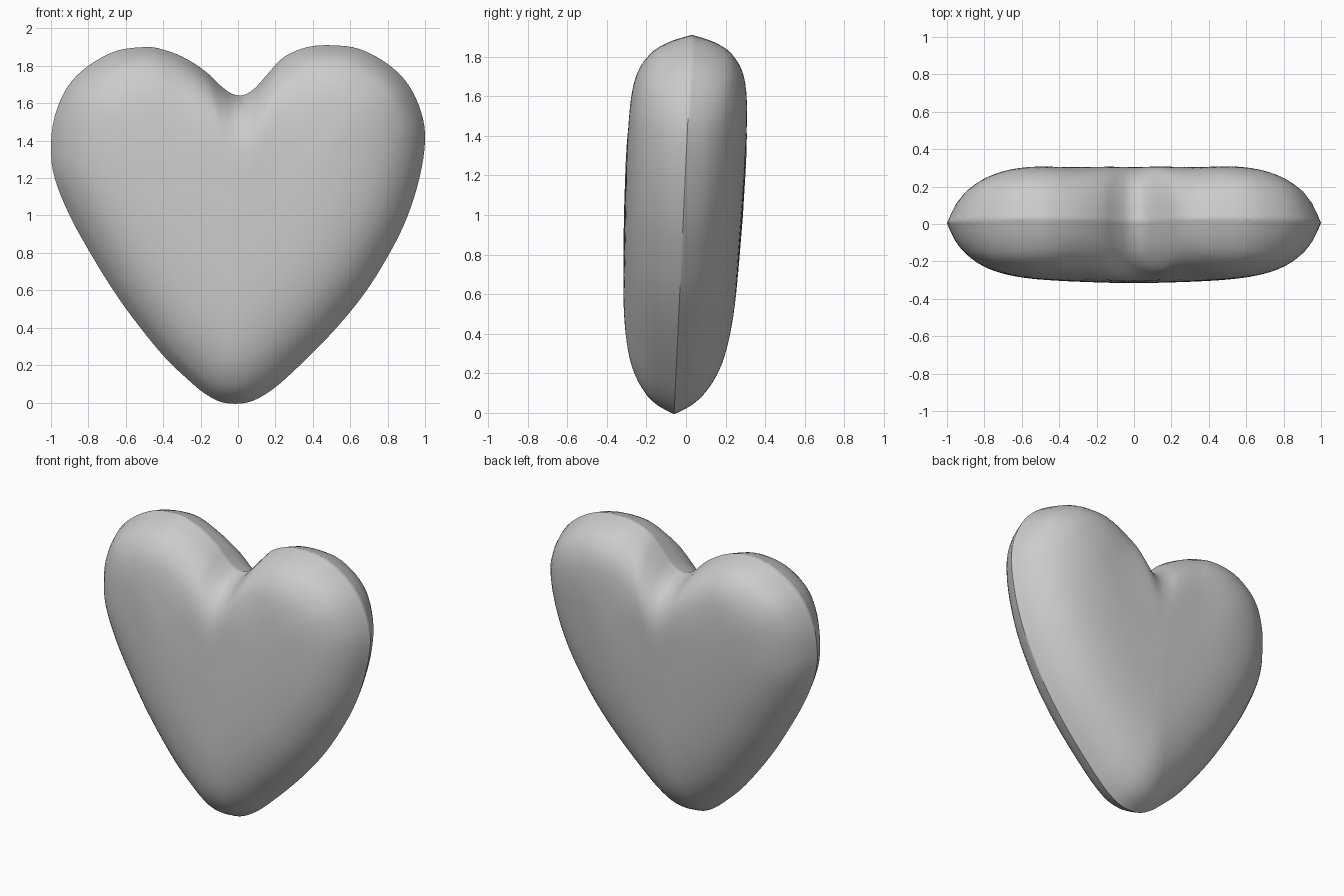
import bpy, bmesh, math
from mathutils import Vector

if "Cube" in bpy.data.objects:
    bpy.data.objects.remove(bpy.data.objects["Cube"])

# Heart outline in x, z, starting at the bottom tip and going up the right side
POINTS = [(0.05, 0.0), (0.17, 0.06), (0.3, 0.17), (0.5, 0.37), (0.67, 0.575), (0.8, 0.78),
          (0.9, 0.98), (0.97, 1.2), (1.0, 1.4), (0.98, 1.55), (0.91, 1.7), (0.8, 1.81),
          (0.65, 1.89), (0.5, 1.91), (0.37, 1.9), (0.25, 1.85), (0.17, 1.77), (0.1, 1.69),
          (0.05, 1.652), (0.01, 1.642), (-0.04, 1.655), (-0.1, 1.7), (-0.18, 1.775),
          (-0.3, 1.85), (-0.42, 1.892), (-0.5, 1.9), (-0.65, 1.88), (-0.8, 1.8),
          (-0.91, 1.69), (-0.98, 1.53), (-1.0, 1.36), (-0.98, 1.2), (-0.9, 1.0),
          (-0.79, 0.8), (-0.66, 0.59), (-0.53, 0.41), (-0.39, 0.24), (-0.27, 0.125),
          (-0.18, 0.05), (-0.08, 0.0)]
# Half thickness against distance from the rim
PROFILE = [(0, 0), (0.02, 0.045), (0.05, 0.1), (0.1, 0.158), (0.15, 0.198), (0.2, 0.226),
           (0.25, 0.247), (0.3, 0.262), (0.4, 0.282), (0.5, 0.293), (0.7, 0.299), (1.5, 0.301)]
CENTRE = Vector((0, 1.0))
RINGS = 28


def smooth_outline(points, steps=4):
    pts = [Vector(p) for p in points]
    n = len(pts)
    out = []
    for i in range(n):
        a, b, c, d = (pts[(i + k) % n] for k in (-1, 0, 1, 2))
        for s in range(steps):
            t = s / steps
            out.append(0.5 * (2 * b + (c - a) * t + (2 * a - 5 * b + 4 * c - d) * t * t
                              + (3 * b - a - 3 * c + d) * t ** 3))
    return out


outline = smooth_outline(POINTS)
N = len(outline)


def rim_distance(p):
    best = 9
    for i in range(0, N, 2):
        a, b = outline[i], outline[(i + 2) % N]
        e = b - a
        t = max(0, min(1, (p - a).dot(e) / e.length_squared))
        best = min(best, (p - a - e * t).length)
    return best


def half_thickness(p, s):
    # the lobes have a blunter edge, and the cleft fills in quickly
    t = max(0, min(1, (p.y - 1.35) / 0.5))
    d = rim_distance(p) * (1 + 0.55 * t * t * (3 - 2 * t))
    v = p - CENTRE
    upward = math.exp(-(math.atan2(v.x, v.y) / 0.4) ** 2)
    radial = (1 - s) * (0.8 + 0.3 * upward)
    d = 0.5 * (d + radial + math.sqrt((d - radial) ** 2 + 0.03 * (1 - s) ** 2))
    scale = 1 + 0.08 * (p.y - 1)
    for (d0, h0), (d1, h1) in zip(PROFILE, PROFILE[1:]):
        if d <= d1:
            return scale * (h0 + (h1 - h0) * (d - d0) / (d1 - d0))
    return scale * PROFILE[-1][1]


def seam_y(z):
    return -0.06 + 0.047 * z


# Rings of the pillow, packed closer together towards the rim
layout = []
for r in range(1, RINGS):
    s = 1 - (1 - r / RINGS) ** 1.6
    ring = [CENTRE + (p - CENTRE) * s for p in outline]
    layout.append((s, [(p, half_thickness(p, s)) for p in ring]))

bm = bmesh.new()
rim = [bm.verts.new((p.x, seam_y(p.y), p.y)) for p in outline]
soft = []
for side in (-1, 1):
    hub = bm.verts.new((CENTRE.x, seam_y(CENTRE.y) + side * PROFILE[-1][1], CENTRE.y))
    rings = []
    for s, ring in layout:
        verts = [bm.verts.new((p.x, seam_y(p.y) + side * h, p.y)) for p, h in ring]
        rings.append(verts)
        if s < 0.9:
            soft += verts
    rings.append(rim)
    for i in range(N):
        j = (i + 1) % N
        bm.faces.new((hub, rings[0][i], rings[0][j]))
        for a, b in zip(rings, rings[1:]):
            bm.faces.new((a[i], b[i], b[j], a[j]))

# Soften the ridges of both cushions
for _ in range(12):
    bmesh.ops.smooth_vert(bm, verts=soft, factor=0.5, use_axis_y=True)
bmesh.ops.recalc_face_normals(bm, faces=bm.faces)

mesh = bpy.data.meshes.new("heart")
bm.to_mesh(mesh)
bm.free()
heart = bpy.data.objects.new("heart", mesh)
bpy.context.collection.objects.link(heart)

# Smooth cushions with a crisp seam
bpy.context.view_layer.objects.active = heart
heart.select_set(True)
bpy.ops.object.shade_smooth_by_angle(angle=0.8)
